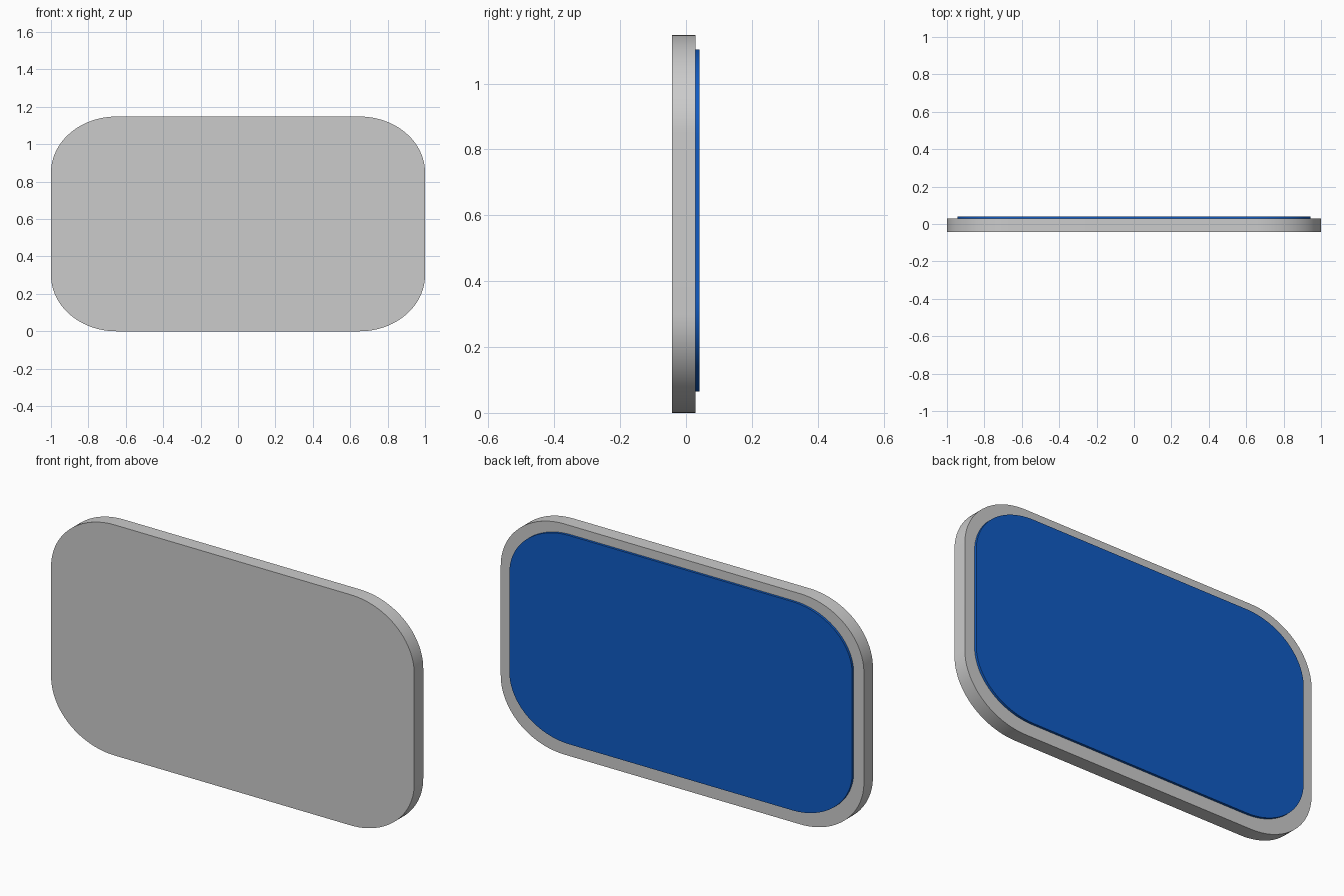
import bpy, bmesh, math

if "Cube" in bpy.data.objects:
    bpy.data.objects.remove(bpy.data.objects["Cube"])


def rounded_slab(name, hx, z0, z1, rx, rz, y0, y1, segs=24):
    """Rectangle with elliptical corners in XZ, extruded along Y."""
    bm = bmesh.new()
    cz, hz = (z0 + z1) / 2, (z1 - z0) / 2
    verts = []
    for k, (sx, sz) in enumerate([(1, 1), (-1, 1), (-1, -1), (1, -1)]):
        for i in range(segs + 1):
            a = math.pi / 2 * (k + i / segs)
            verts.append(bm.verts.new((sx * (hx - rx) + rx * math.cos(a), y0,
                                       cz + sz * (hz - rz) + rz * math.sin(a))))
    face = bm.faces.new(verts)
    ext = bmesh.ops.extrude_face_region(bm, geom=[face], use_keep_orig=True)
    bmesh.ops.translate(bm, vec=(0, y1 - y0, 0),
                        verts=[g for g in ext["geom"] if isinstance(g, bmesh.types.BMVert)])
    bmesh.ops.recalc_face_normals(bm, faces=bm.faces)
    mesh = bpy.data.meshes.new(name)
    bm.to_mesh(mesh)
    bm.free()
    ob = bpy.data.objects.new(name, mesh)
    bpy.context.collection.objects.link(ob)
    bpy.ops.object.select_all(action="DESELECT")
    ob.select_set(True)
    bpy.context.view_layer.objects.active = ob
    bpy.ops.object.shade_smooth_by_angle(angle=math.radians(30))
    return ob


# Grey backing plate
rounded_slab("plate", 1.0, 0.0, 1.148, 0.35, 0.30, -0.042, 0.029)

# Thin blue panel raised on the back
panel = rounded_slab("blue_panel", 0.944, 0.065, 1.104, 0.33, 0.272, 0.027, 0.041)
blue = bpy.data.materials.new("blue")
blue.diffuse_color = (0.005, 0.105, 0.55, 1)
blue.use_nodes = True
blue.node_tree.nodes["Principled BSDF"].inputs["Base Color"].default_value = blue.diffuse_color
panel.data.materials.append(blue)
